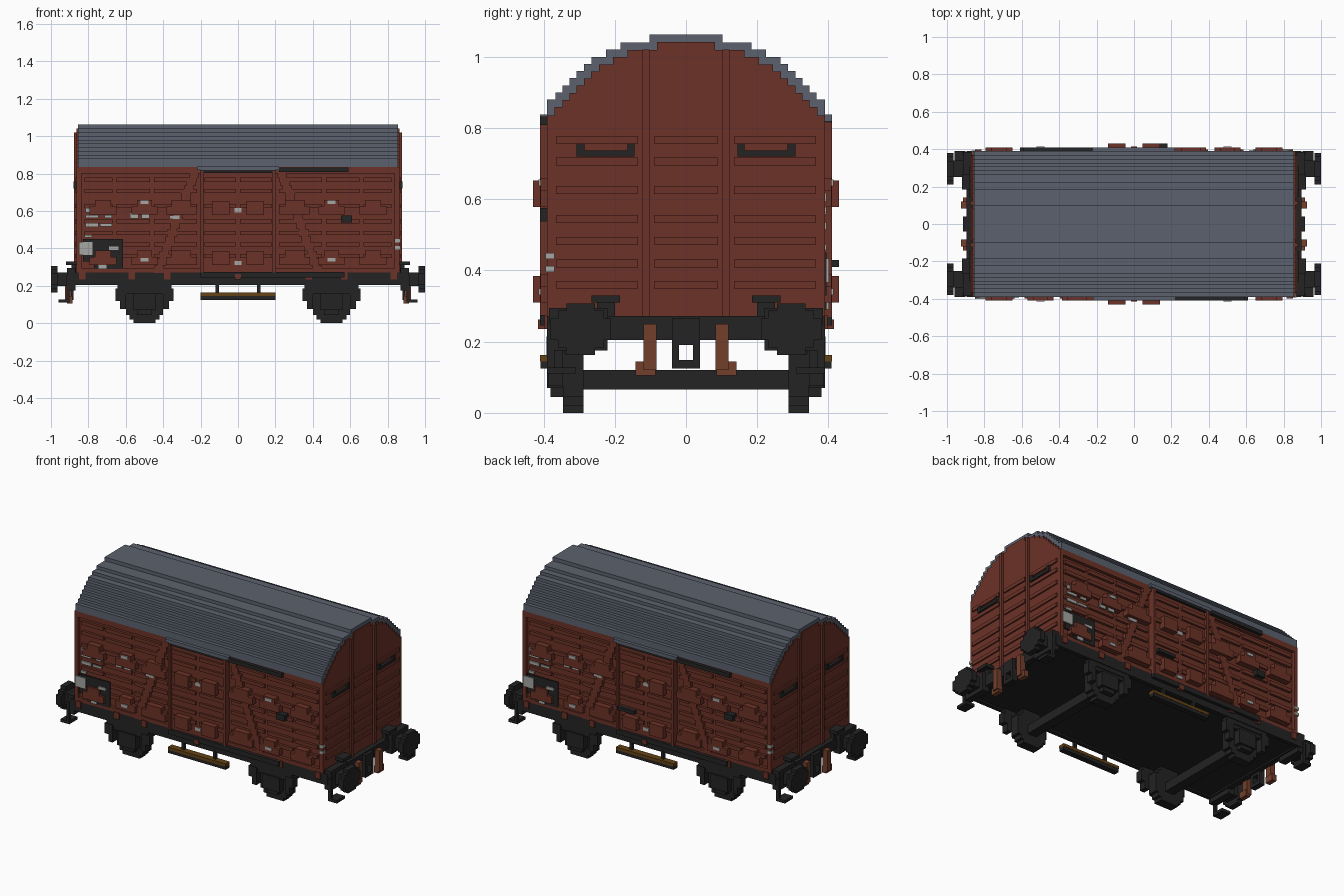
import bpy, bmesh

cube = bpy.data.objects.get("Cube")
if cube:
    bpy.data.objects.remove(cube, do_unlink=True)


def material(name, r, g, b):
    m = bpy.data.materials.new(name)
    m.use_nodes = True
    m.diffuse_color = (r, g, b, 1)
    m.node_tree.nodes["Principled BSDF"].inputs["Base Color"].default_value = (r, g, b, 1)
    return m


RED = material("oxide red", .15, .032, .02)
GREY = material("roof grey", .105, .12, .155)
DARK = material("dark iron", .017, .017, .017)
WOOD = material("board brown", .13, .055, .008)
WHITE = material("marking white", .38, .38, .37)
RUST = material("rusty red", .17, .05, .025)

# Symmetry groups: sign pairs for x and y
ONE = [(1, 1)]
TURN = [(1, 1), (-1, -1)]
ENDS = [(1, 1), (-1, 1)]
QUAD = [(1, 1), (-1, 1), (1, -1), (-1, -1)]


def finish(name, mat, bm):
    bmesh.ops.recalc_face_normals(bm, faces=bm.faces)
    mesh = bpy.data.meshes.new(name)
    bm.to_mesh(mesh)
    bm.free()
    mesh.materials.append(mat)
    bpy.context.collection.objects.link(bpy.data.objects.new(name, mesh))


def part(name, mat, boxes, sym=ONE):
    """One object made of boxes (x0, x1, y0, y1, z0, z1), repeated by symmetry."""
    bm = bmesh.new()
    for sx, sy in sym:
        for x0, x1, y0, y1, z0, z1 in boxes:
            verts = bmesh.ops.create_cube(bm, size=1)["verts"]
            for v in verts:
                v.co.x = sx * (x1 if v.co.x > 0 else x0)
                v.co.y = sy * (y1 if v.co.y > 0 else y0)
                v.co.z = z1 if v.co.z > 0 else z0
    finish(name, mat, bm)


def prism(name, mat, steps, bottom, half_length):
    """Stepped arch section of (half width, top) extruded along x."""
    right, z = [], bottom
    for w, top in steps:
        right += [(w, z), (w, top)]
        z = top
    outline = right + [(-y, z) for y, z in reversed(right)]
    bm = bmesh.new()
    face = bm.faces.new([bm.verts.new((-half_length, y, z)) for y, z in outline])
    new = bmesh.ops.extrude_face_region(bm, geom=[face])["geom"]
    for v in new:
        if isinstance(v, bmesh.types.BMVert):
            v.co.x = half_length
    finish(name, mat, bm)


# Body and arched roof
ARCH = [(.39, .88), (.367, .9), (.347, .92), (.327, .94), (.307, .96), (.287, .98),
        (.265, 1.0), (.225, 1.02), (.184, 1.04), (.102, 1.063)]
prism("roof", GREY, ARCH, .835, .856)
prism("body", RED, [(w - .02, z - .021) for w, z in ARCH], .27, .863)
part("roof_gutter", GREY, [(-.22, .22, -.41, -.38, .818, .838)], TURN)

# Side walls: ribs, corner posts, stepped braces and brackets
ROWS = [.767, .706, .626, .545, .483, .42, .36]
ribs = [(a, b, -.385, -.36, z - .011, z + .011) for z in ROWS
        for a, b in [(-.82, -.67), (-.65, -.47), (-.45, -.22)]]
part("side_ribs", RED, ribs, QUAD)
part("corner_posts", RED, [(.838, .863, -.39, -.36, .27, .835)], QUAD)
braces = []
for i in range(14):
    x, z = .21 + i * .0145, .815 - i * .039
    braces.append((x, x + .05, -.39, -.36, z - .039, z))
part("diagonal_braces", RED, braces, QUAD)
part("side_sills", RED, [(-.86, .86, -.39, -.36, .27, .295), (-.86, .86, -.39, -.36, .80, .835)], TURN)

SPANS = [(.65, .795), (.43, .57), (.22, .385)]
part("side_brackets", RED, [b for a, c in SPANS for z in (.31, .58) for b in
     [(a, c, -.408, -.36, z, z + .045), (a + .03, c - .03, -.408, -.36, z + .045, z + .08)]], QUAD)

# Sliding doors
part("door", RED, [(-.2, .2, -.393, -.36, .27, .815)], TURN)
part("door_ribs", RED, [(.012, .18, -.405, -.38, z - .011, z + .011) for z in ROWS], QUAD)
part("door_stiles", RED, [(.184, .2, -.41, -.38, .27, .815)], QUAD)
part("door_brackets", RED, [(.045, .14, -.43, -.38, z, z + .075) for z in (.31, .578)], QUAD)
part("door_rails", DARK, [(.22, .59, -.41, -.36, .808, .832), (-.2, .2, -.408, -.36, .804, .818),
                          (-.2, .57, -.41, -.36, .245, .275)], TURN)
part("door_catch", RED, [(-.016, .016, -.415, -.38, .235, .262)], TURN)
part("side_latch", DARK, [(.55, .61, -.41, -.36, .538, .575)], TURN)
part("back_lever", DARK, [(.06, .18, .39, .43, .41, .43)])

# End walls: posts, ribs and handrails
part("end_posts", RED, [(.85, .876, .102, .122, .27, 1.02)], QUAD)
part("end_ribs", RED, [b for z in ROWS for b in
     [(.85, .872, .135, .365, z - .011, z + .011), (.85, .872, 0, .09, z - .011, z + .011)]], QUAD)
part("end_handrails", DARK, [(.86, .88, .145, .307, .72, .737), (.86, .88, .145, .165, .737, .757),
                             (.86, .88, .285, .307, .737, .757)], QUAD)

# Painted markings on the sides
part("dark_panel", DARK, [(-.83, -.615, -.394, -.386, .33, .45), (-.77, -.615, -.394, -.386, .29, .33)], TURN)


def plates(y, rects):
    return [(x - w, x + w, y - .004, y + .004, z - h, z + h) for x, z, w, h in rects]


part("side_markings", WHITE, plates(-.39, [
    (-.78, .605, .036, .012), (-.705, .605, .03, .012), (-.78, .57, .035, .008), (-.695, .57, .02, .008),
    (-.78, .525, .035, .01), (-.705, .525, .032, .007), (-.8, .465, .02, .008),
    (-.555, .577, .022, .016), (-.495, .577, .022, .016), (-.34, .566, .027, .009)]), TURN)
part("panel_markings", WHITE, plates(-.397, [
    (-.815, .40, .036, .034), (-.725, .335, .021, .045), (-.665, .4, .026, .009)]), TURN)
part("bracket_markings", WHITE, plates(-.41, [
    (s, z, .022, .009) for s in (-.5, .5) for z in (.646, .34)]), TURN)
part("door_markings", WHITE, plates(-.395, [(0, .605, .02, .012), (0, .322, .02, .01)]), TURN)
part("corner_markings", WHITE, [(.84, .868, -.394, -.37, z, z + .017) for z in (.395, .432)], TURN)

# Underframe
part("floor", DARK, [(-.86, .86, -.37, .37, .215, .27)])
part("solebars", DARK, [(-.87, .87, -.39, -.365, .205, .272)], TURN)
part("buffer_beams", DARK, [(.86, .895, -.39, .39, .205, .272)], ENDS)
part("frame_tabs", RED, [(x, x + .035, -.398, -.38, .235, .275) for x in (.36, .55, .815)], QUAD)

# Buffers with stepped round heads
heads = [(.965, 1, .295 - w, .295 + w, .235 - h, .235 + h)
         for w, h in [(.085, .03), (.065, .052), (.04, .072)]]
part("buffer_heads", DARK, heads, QUAD)
part("buffer_stems", DARK, [(.89, .97, .25, .34, .2, .27), (.87, .915, .22, .385, .175, .295)], QUAD)
part("shunter_plates", DARK, [(.86, .92, .185, .265, .31, .33), (.865, .89, .2, .25, .26, .31)], QUAD)
part("corner_steps", DARK, [(.9, .96, .31, .39, .11, .128), (.9, .918, .37, .39, .12, .25)], QUAD)

# Coupling and brake hoses at the ends
part("coupling_hooks", DARK, [(.88, .915, .02, .04, .125, .265), (.88, .915, 0, .02, .19, .265),
                              (.88, .915, 0, .02, .125, .148)], QUAD)
part("brake_hoses", RUST, [(.89, .925, .083, .12, .12, .25), (.885, .915, .085, .142, .105, .145)], QUAD)

# Wheels, axles and suspension
DISC = [(.06, 0, .02), (.08, .02, .045), (.1, .045, .165), (.08, .165, .19), (.06, .19, .215)]
part("wheels", DARK, [(.5 - w, .5 + w, .288, .346, a, b) for w, a, b in DISC], QUAD)
part("axles", DARK, [(.47, .53, -.3, .3, .065, .12)], ENDS)
part("axle_boxes", DARK, [(.44, .56, .34, .39, .07, .16), (.46, .54, .34, .38, .045, .07),
                          (.4, .6, .34, .38, .155, .18)], QUAD)
part("leaf_springs", DARK, [(.355, .645, .345, .385, .178, .21)], QUAD)
part("spring_hangers", DARK, [(.5 + s * c - .015, .5 + s * c + .015, .345, .388, low, .185)
                              for s in (-1, 1) for c, low in [(.115, .075), (.14, .12)]], QUAD)

# Side footboards
part("footboards", WOOD, [(-.2, .2, -.41, -.37, .145, .163)], TURN)
part("footboard_supports", DARK, [(-.2, .2, -.408, -.372, .125, .145)]
     + [(x - .009, x + .009, -.392, -.374, .16, .215) for x in (-.11, .11)], TURN)
